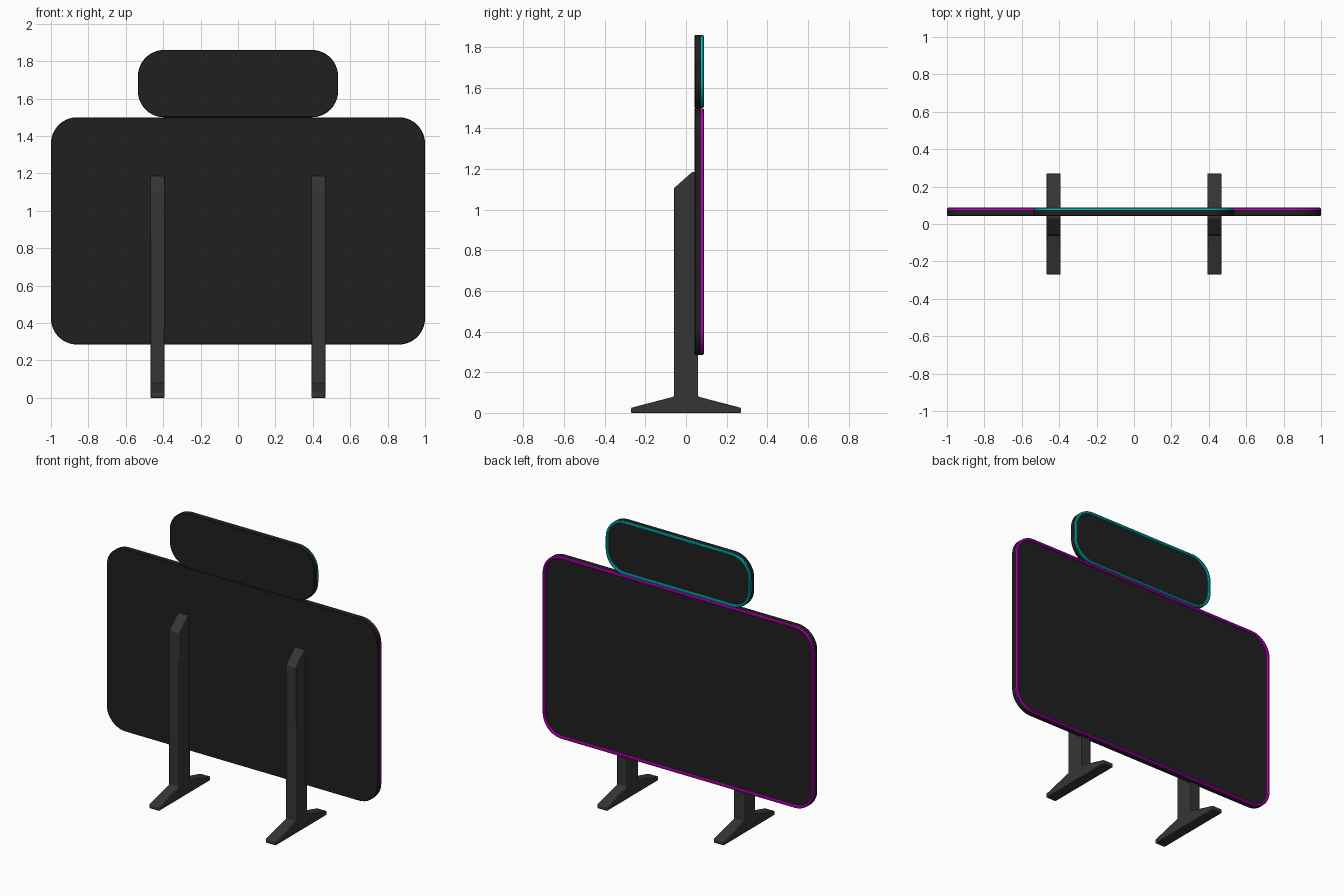
import bpy, bmesh, math

if "Cube" in bpy.data.objects:
    bpy.data.objects.remove(bpy.data.objects["Cube"])


def material(name, rgb):
    m = bpy.data.materials.new(name)
    m.diffuse_color = (*rgb, 1)
    m.use_nodes = True
    m.node_tree.nodes["Principled BSDF"].inputs["Base Color"].default_value = m.diffuse_color
    return m


DARK = material("dark_panel", (0.014, 0.014, 0.014))
GREY = material("stand_grey", (0.036, 0.036, 0.036))
PINK = material("magenta_glow", (0.6, 0.0, 0.6))
TEAL = material("cyan_glow", (0.0, 0.5, 0.5))


def finish(name, bm, mat, bevel=0):
    bmesh.ops.recalc_face_normals(bm, faces=bm.faces)
    me = bpy.data.meshes.new(name)
    bm.to_mesh(me)
    bm.free()
    me.materials.append(mat)
    ob = bpy.data.objects.new(name, me)
    bpy.context.collection.objects.link(ob)
    if bevel:
        b = ob.modifiers.new("bevel", 'BEVEL')
        b.width, b.segments = bevel, 2
    bpy.context.view_layer.objects.active = ob
    ob.select_set(True)
    bpy.ops.object.shade_smooth_by_angle(angle=math.radians(35))
    ob.select_set(False)
    return ob


def rounded(hw, z0, z1, r, inset=0, n=10):
    """Rounded rectangle outline in x, z."""
    hw, z0, z1, rr = hw - inset, z0 + inset, z1 - inset, r - inset
    pts = []
    for i, (cx, cz) in enumerate([(hw - rr, z1 - rr), (rr - hw, z1 - rr),
                                  (rr - hw, z0 + rr), (hw - rr, z0 + rr)]):
        for k in range(n + 1):
            a = (i + k / n) * math.pi / 2
            pts.append((cx + rr * math.cos(a), cz + rr * math.sin(a)))
    return pts


def loft(name, rings, mat, closed):
    """Skin a list of (outline, y) loops; cap the ends or join them up."""
    bm = bmesh.new()
    loops = [[bm.verts.new((x, y, z)) for x, z in o] for o, y in rings]
    n = len(loops[0])
    pairs = list(zip(loops, loops[1:]))
    if closed:
        pairs.append((loops[-1], loops[0]))
    else:
        bm.faces.new(loops[0])
        bm.faces.new(loops[-1])
    for a, b in pairs:
        for i in range(n):
            j = (i + 1) % n
            bm.faces.new((a[i], a[j], b[j], b[i]))
    return finish(name, bm, mat)


def panel(name, hw, z0, z1, r, glow):
    def o(inset):
        return rounded(hw, z0, z1, r, inset)
    # backing board
    loft(name, [(o(0.003), 0.043), (o(0), 0.046), (o(0), 0.075)], DARK, False)
    # raised glowing rim around the board edge
    loft(name + "_light_rim", [(o(0.001), 0.074), (o(0.001), 0.083), (o(0.006), 0.088),
                               (o(0.014), 0.088), (o(0.019), 0.083), (o(0.019), 0.074)],
         glow, True)


panel("main_board", 1.0, 0.285, 1.5, 0.14, PINK)
panel("header_board", 0.535, 1.5, 1.86, 0.14, TEAL)

# stands: foot and post as one side profile
PROFILE = [(-0.27, 0), (0.27, 0), (0.27, 0.025), (0.06, 0.08), (0.06, 1.185),
           (0.03, 1.185), (-0.06, 1.105), (-0.06, 0.08), (-0.27, 0.025)]
for side, label in ((-1, "left"), (1, "right")):
    bm = bmesh.new()
    x0 = side * 0.43 - 0.037
    f = bm.faces.new([bm.verts.new((x0, y, z)) for y, z in PROFILE])
    ext = bmesh.ops.extrude_face_region(bm, geom=[f])
    bmesh.ops.translate(bm, vec=(0.074, 0, 0),
                        verts=[v for v in ext["geom"] if isinstance(v, bmesh.types.BMVert)])
    finish(label + "_stand", bm, GREY, 0.004)
